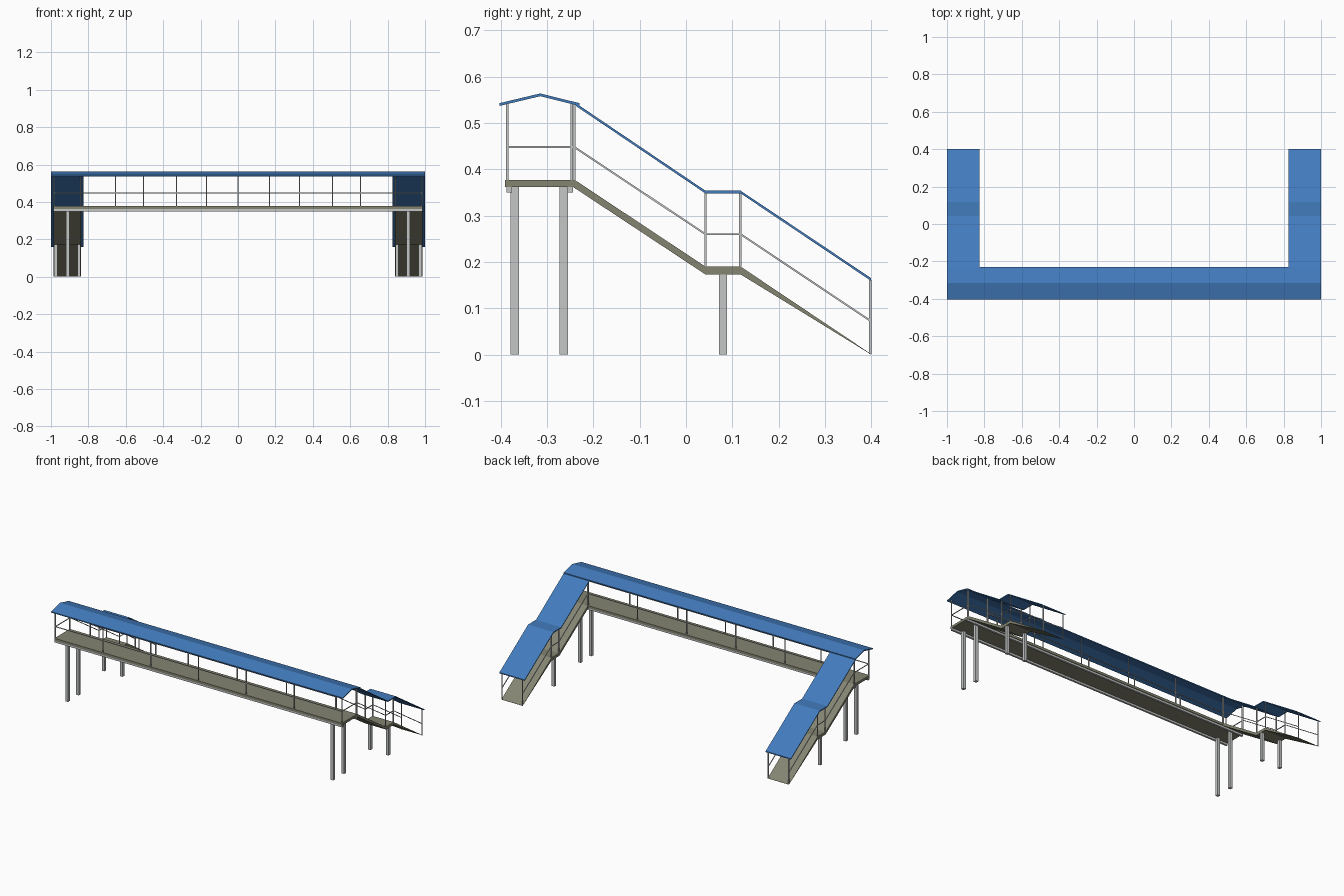
import bpy
import bmesh
from mathutils import Vector

cube = bpy.data.objects.get("Cube")
if cube:
    bpy.data.objects.remove(cube, do_unlink=True)


def material(name, color):
    m = bpy.data.materials.new(name)
    m.use_nodes = True
    m.diffuse_color = (*color, 1)
    m.node_tree.nodes["Principled BSDF"].inputs["Base Color"].default_value = (*color, 1)
    return m


blue = material("roof blue", (0.055, 0.2, 0.51))
khaki = material("deck khaki", (0.235, 0.235, 0.17))
grey = material("steel grey", (0.56, 0.57, 0.57))


def finish(name, bm, mat):
    bmesh.ops.recalc_face_normals(bm, faces=bm.faces)
    mesh = bpy.data.meshes.new(name)
    bm.to_mesh(mesh)
    bm.free()
    mesh.materials.append(mat)
    obj = bpy.data.objects.new(name, mesh)
    bpy.context.collection.objects.link(obj)
    return obj


def slab(name, top, bottom, x0, x1, mat):
    """Extrude a strip between two (y, z) lines from x0 to x1, one piece per span."""
    bm = bmesh.new()
    rows = [[bm.verts.new((x, y, z)) for y, z in line]
            for x in (x0, x1) for line in (top, bottom)]
    a, b, c, d = rows
    n = len(top) - 1
    for i in range(n):
        for p, q in ((a, b), (c, d), (a, c), (b, d)):
            bm.faces.new((p[i], p[i + 1], q[i + 1], q[i]))
    for i in (0, n):
        bm.faces.new((a[i], b[i], d[i], c[i]))
    return finish(name, bm, mat)


def lower(line, t):
    return [(y, z - t) for y, z in line]


def bars(name, segments, width, mat):
    """Square bars along a list of straight segments."""
    bm = bmesh.new()
    for start, end in segments:
        s, e = Vector(start), Vector(end)
        d = (e - s).normalized()
        ref = Vector((1, 0, 0)) if abs(d.x) < 0.9 else Vector((0, 1, 0))
        u = d.cross(ref).normalized() * width / 2
        v = d.cross(u).normalized() * width / 2
        rings = [[bm.verts.new(p + u * i + v * j)
                  for i, j in ((1, 1), (-1, 1), (-1, -1), (1, -1))] for p in (s, e)]
        for k in range(4):
            m = (k + 1) % 4
            bm.faces.new((rings[0][k], rings[0][m], rings[1][m], rings[1][k]))
        for r in rings:
            bm.faces.new(r)
    return finish(name, bm, mat)


DECK, EAVE, RAIL = 0.377, 0.541, 0.448
FRONT, BACK, END, INNER = -0.386, -0.247, 0.983, 0.843
BAR = 0.005

# Bridge roof, deck and edge beams
gable = [(-0.403, 0.543), (-0.315, 0.564), (-0.23, 0.543)]
slab("bridge_roof", gable, lower(gable, 0.006), -1, 1, blue)
deck = [(-0.391, DECK), (-0.24, DECK)]
slab("bridge_deck", deck, lower(deck, 0.015), -0.986, 0.986, khaki)
for name, y in (("front_beam", -0.382), ("back_beam", -0.25)):
    bars(name, [((-0.986, y, 0.356), (0.986, y, 0.356))], 0.012, grey)

# Bridge posts: front and back rows have their own spacing
posts = [((END * i / 3, FRONT, DECK), (END * i / 3, FRONT, EAVE + 0.002)) for i in range(-3, 4)]
posts += [((INNER * i / 5, BACK, DECK), (INNER * i / 5, BACK, EAVE)) for i in range(-5, 6, 2)]
posts += [((x, BACK, DECK), (x, BACK, EAVE)) for x in (-END, END)]
bars("bridge_posts", posts, BAR, grey)

# Bridge handrails, along the span and across both ends
rails = [((-END, FRONT, RAIL), (END, FRONT, RAIL)),
         ((-INNER, BACK, RAIL), (INNER, BACK, RAIL))]
rails += [((x, FRONT, RAIL), (x, -0.241, RAIL)) for x in (-END, END)]
bars("bridge_handrails", rails, 0.004, grey)

# Stair side lines in (y, z)
stair_top = [(-0.24, DECK), (0.042, 0.19), (0.118, 0.19), (0.4, 0.001)]
stair_bottom = [(-0.244, 0.362), (0.042, 0.173), (0.118, 0.173), (0.4, 0)]
stair_roof = [(-0.238, 0.543), (0.042, 0.354), (0.118, 0.354), (0.4, 0.165)]
stair_rail = [(-0.241, RAIL), (0.042, 0.26), (0.118, 0.26), (0.398, 0.073)]
stair_posts = [(-0.241, DECK, 0.54), (0.042, 0.19, 0.35),
               (0.117, 0.19, 0.35), (0.398, 0.001, 0.161)]

for side, s in (("left", 1), ("right", -1)):
    # Ramped flights with landing, and the roof that follows them
    slab(side + "_stairs", stair_top, stair_bottom, s * 0.84, s * 0.986, khaki)
    slab(side + "_stair_roof", stair_roof, lower(stair_roof, 0.006), s * 0.826, s, blue)

    # Stair posts and handrails on both edges
    edges = (s * INNER, s * END)
    bars(side + "_stair_posts",
         [((x, y, a), (x, y, b)) for x in edges for y, a, b in stair_posts], BAR, grey)
    bars(side + "_stair_handrails",
         [((x, *p), (x, *q)) for x in edges for p, q in zip(stair_rail, stair_rail[1:])],
         0.004, grey)

    # Support pillars
    bars(side + "_bridge_pillars",
         [((s * 0.91, y, 0), (s * 0.91, y, 0.364)) for y in (-0.37, -0.264)], 0.018, grey)
    bars(side + "_landing_pillars",
         [((s * x, 0.08, 0), (s * x, 0.08, 0.175)) for x in (0.85, 0.975)], 0.018, grey)
